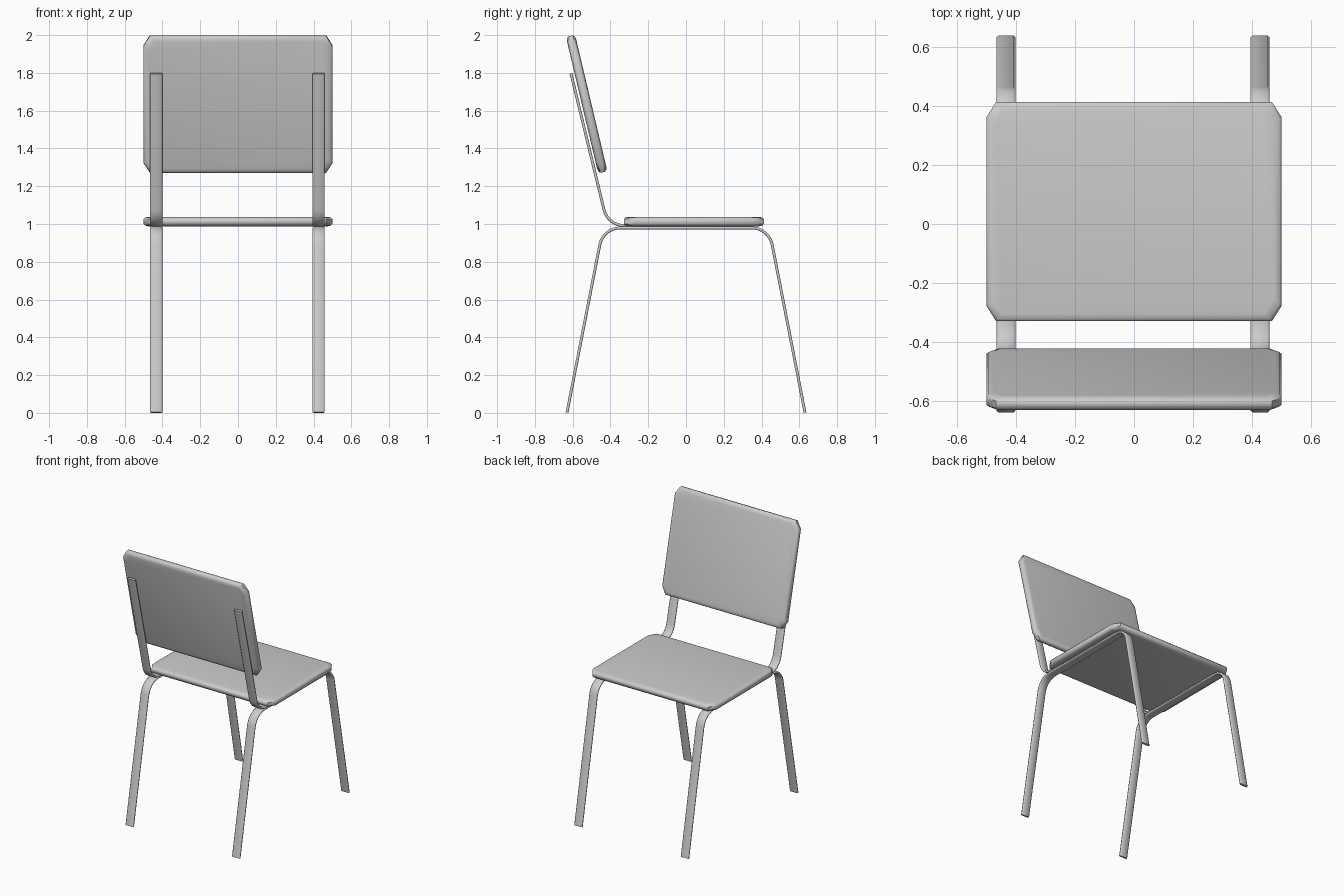
import bpy, bmesh, math
from mathutils import Vector, Matrix

if "Cube" in bpy.data.objects:
    bpy.data.objects.remove(bpy.data.objects["Cube"])


def finish(name, bm, angle=50):
    bmesh.ops.recalc_face_normals(bm, faces=bm.faces)
    mesh = bpy.data.meshes.new(name)
    bm.to_mesh(mesh)
    bm.free()
    ob = bpy.data.objects.new(name, mesh)
    bpy.context.collection.objects.link(ob)
    bpy.ops.object.select_all(action='DESELECT')
    bpy.context.view_layer.objects.active = ob
    ob.select_set(True)
    bpy.ops.object.shade_smooth_by_angle(angle=math.radians(angle))
    return ob


def loft(rings):
    bm = bmesh.new()
    loops = [[bm.verts.new(p) for p in r] for r in rings]
    n = len(loops[0])
    for a, b in zip(loops, loops[1:]):
        for i in range(n):
            j = (i + 1) % n
            bm.faces.new((a[i], a[j], b[j], b[i]))
    bm.faces.new(loops[0][::-1])
    bm.faces.new(loops[-1])
    return bm


def panel(name, width, depth, thick, matrix):
    """Cushion slab with clipped corners and softened rims."""
    def ring(inset, z):
        x, y, cx, cy = width / 2 - inset, depth / 2 - inset, 0.033, 0.052
        return [(x - cx, -y, z), (x, -y + cy, z), (x, y - cy, z), (x - cx, y, z),
                (-x + cx, y, z), (-x, y - cy, z), (-x, -y + cy, z), (-x + cx, -y, z)]
    h = thick / 2
    steps = [(0.025, 1), (0.008, 0.85), (0, 0.5)]
    rings = [ring(i, -h * k) for i, k in steps] + [ring(i, h * k) for i, k in steps[::-1]]
    bm = loft(rings)
    bm.transform(matrix)
    return finish(name, bm)


def fillet(points, tangent, segs=8):
    """Round the inner corners of a (y, z) path."""
    pts = [Vector(p) for p in points]
    out = [pts[0]]
    for a, c, b in zip(pts, pts[1:], pts[2:]):
        u, v = (a - c).normalized(), (b - c).normalized()
        half = u.angle(v) / 2
        r = tangent * math.tan(half)
        axis = (u + v).normalized()
        centre = c + axis * (tangent / math.cos(half))
        side = (v - u).normalized()
        sweep = math.pi / 2 - half
        for i in range(segs + 1):
            t = sweep * (2 * i / segs - 1)
            out.append(centre - axis * r * math.cos(t) + side * r * math.sin(t))
    return out + [pts[-1]]


def flat_bar(name, x, path):
    """Sweep a flattened tube section along a (y, z) path."""
    section = [(0.032, -0.003), (0.032, 0.003), (0.026, 0.0075), (-0.026, 0.0075),
               (-0.032, 0.003), (-0.032, -0.003), (-0.026, -0.0075), (0.026, -0.0075)]
    rings = []
    for i, p in enumerate(path):
        d = (path[min(i + 1, len(path) - 1)] - path[max(i - 1, 0)]).normalized()
        nrm = Vector((-d.y, d.x))
        rings.append([(x + s, p.x + nrm.x * t, p.y + nrm.y * t) for s, t in section])
    return finish(name, loft(rings), 60)


# Seat and tilted backrest
panel("seat", 1.0, 0.742, 0.05, Matrix.Translation((0, 0.042, 1.013)))
tilt = math.radians(90 + 13.3)
panel("backrest", 1.0, 0.742, 0.05,
      Matrix.Translation((0, -0.526, 1.635)) @ Matrix.Rotation(tilt, 4, 'X'))

# Bent bars: each forms a front and rear leg, with a support rising to the backrest
leg_path = fillet([(-0.63, 0.002), (-0.439, 0.979), (0.439, 0.979), (0.63, 0.002)], 0.09)
support_path = fillet([(-0.609, 1.797), (-0.414, 0.992), (-0.25, 0.992)], 0.085)
for side, x in (("left", -0.433), ("right", 0.427)):
    flat_bar(side + "_leg_frame", x, leg_path)
    flat_bar(side + "_back_support", x, support_path)
